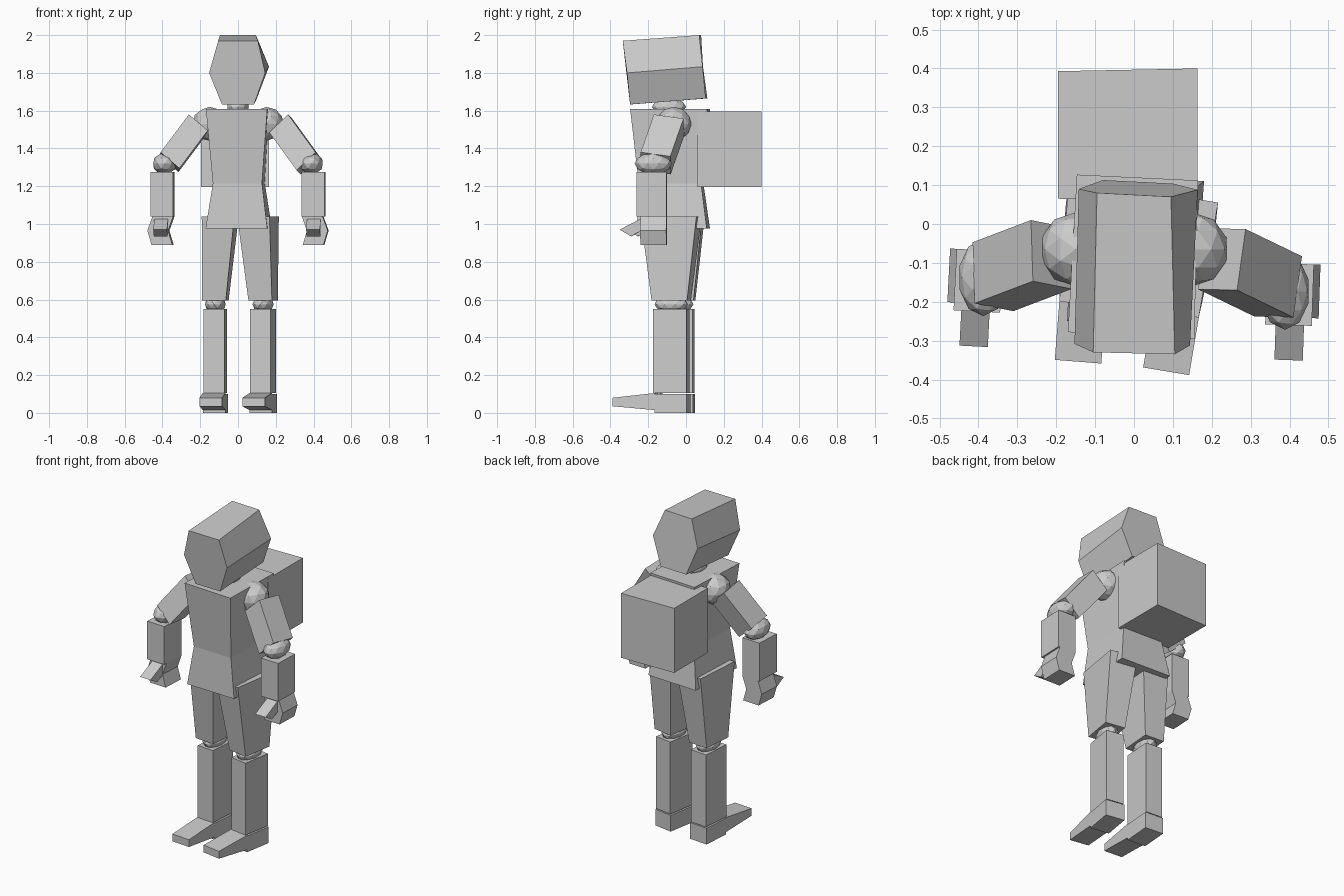
import bpy, bmesh, math
from mathutils import Matrix, Vector

if "Cube" in bpy.data.objects:
    bpy.data.objects.remove(bpy.data.objects["Cube"])

grey = bpy.data.materials.new("plain_grey")
grey.diffuse_color = (0.6, 0.6, 0.6, 1)
grey.use_nodes = True
grey.node_tree.nodes["Principled BSDF"].inputs["Base Color"].default_value = grey.diffuse_color


def finish(name, bm, matrix=None):
    if matrix:
        bm.transform(matrix)
    bmesh.ops.recalc_face_normals(bm, faces=bm.faces[:])
    me = bpy.data.meshes.new(name)
    bm.to_mesh(me)
    bm.free()
    me.materials.append(grey)
    bpy.context.collection.objects.link(bpy.data.objects.new(name, me))


def loft(name, rings, matrix=None):
    """Solid through a stack of equal-sized point rings, capped at both ends."""
    bm = bmesh.new()
    vs = [[bm.verts.new(p) for p in r] for r in rings]
    n = len(vs[0])
    bm.faces.new(vs[0])
    bm.faces.new(vs[-1])
    for a, b in zip(vs, vs[1:]):
        for i in range(n):
            j = (i + 1) % n
            bm.faces.new((a[i], a[j], b[j], b[i]))
    finish(name, bm, matrix)


def rect(x0, x1, y0, y1, z):
    return [(x0, y0, z), (x1, y0, z), (x1, y1, z), (x0, y1, z)]


def ball(name, centre, radii, matrix=None):
    bm = bmesh.new()
    bmesh.ops.create_icosphere(bm, subdivisions=2, radius=1)
    m = Matrix.Translation(centre) @ Matrix.Diagonal((*radii, 1))
    finish(name, bm, matrix @ m if matrix else m)


# Head: tilted hexagonal prism
loft("head", [
    [(-0.105, -0.33, 1.97), (0.105, -0.335, 1.97), (0.144, -0.312, 1.80),
     (0.085, -0.296, 1.633), (-0.085, -0.292, 1.633), (-0.153, -0.308, 1.80)],
    [(-0.095, 0.08, 2.0), (0.095, 0.07, 2.0), (0.164, 0.088, 1.833),
     (0.10, 0.104, 1.665), (-0.08, 0.113, 1.665), (-0.142, 0.09, 1.833)]])
ball("neck", (0, -0.09, 1.62), (0.06, 0.09, 0.05))

# Torso: narrow waist, flared hem
loft("torso", [
    [(-0.172, -0.25, 0.975), (0.155, -0.26, 0.975), (0.18, 0.11, 0.975), (-0.155, 0.127, 0.975)],
    [(-0.133, -0.24, 1.215), (0.127, -0.25, 1.215), (0.142, 0.08, 1.215), (-0.12, 0.092, 1.215)],
    [(-0.17, -0.278, 1.61), (0.155, -0.296, 1.61), (0.165, 0.112, 1.61), (-0.147, 0.127, 1.61)]])
loft("backpack", [[(-0.195, 0.065, z), (0.163, 0.06, z), (0.163, 0.40, z), (-0.195, 0.393, z)]
                  for z in (1.197, 1.595)])


# Arms: corner is the outer front top corner of the upper arm
def arm(side, s, corner, axis, inward, back, dy, twist):
    c, axis, inward, back = map(Vector, (corner, axis, inward, back))
    top = [c, c + inward, c + inward + back, c + back]
    loft(side + "_upper_arm", [top, [p + axis for p in top]])
    ball(side + "_shoulder", (s * 0.15, -0.065, 1.53), (0.093, 0.095, 0.09))
    ball(side + "_elbow", (s * 0.388, -0.173 + dy, 1.32), (0.064, 0.099, 0.058))
    turn = (Matrix.Translation((s * 0.4, -0.18 + dy, 0)) @ Matrix.Rotation(twist, 4, 'Z')
            @ Matrix.Diagonal((s, 1, 1, 1)))
    loft(side + "_forearm", [rect(-0.06, 0.06, -0.08, 0.078, z) for z in (1.04, 1.275)], turn)
    # bent palm and forward thumb
    loft(side + "_hand", [rect(x - 0.055, x + 0.055, -0.06, 0.078, z)
                          for x, z in ((0.0, 0.89), (0.022, 0.965), (-0.005, 1.04))], turn)
    loft(side + "_thumb", [[(x, y, z) for y, z in ((-0.055, 1.03), (-0.055, 0.965),
                                                   (-0.11, 0.935), (-0.17, 0.97))]
                           for x in (-0.033, 0.04)], turn)


arm("left", -1, (-0.26, -0.147, 1.58), (-0.15, -0.057, -0.2), (0.1, -0.02, -0.085),
    (-0.005, 0.157, -0.02), 0.035, math.radians(-3))
arm("right", 1, (0.265, -0.17, 1.58), (0.145, -0.07, -0.2), (-0.1, 0.002, -0.095),
    (0.022, 0.157, -0.022), 0, math.radians(-2))


# Legs: each built around its own centre, then turned
def leg(side, s, x, y, yaw):
    m = (Matrix.Translation((x, y, 0)) @ Matrix.Rotation(math.radians(yaw), 4, 'Z')
         @ Matrix.Diagonal((s, 1, 1, 1)))
    loft(side + "_thigh", [rect(-0.063, 0.063, -0.095, 0.095, 0.595),
                           rect(-0.113, 0.06, -0.155, 0.145, 1.04)], m)
    ball(side + "_knee", (0, 0, 0.575), (0.055, 0.09, 0.045), m)
    loft(side + "_shin", [rect(-0.055, 0.055, -0.088, 0.09, z) for z in (0.105, 0.55)], m)
    loft(side + "_heel", [rect(-0.06, 0.06, -0.08, 0.092, z) for z in (0, 0.1)], m)
    loft(side + "_toe", [
        [(a, -0.305, 0.035), (b, -0.305, 0.035), (b, -0.08, 0.015), (a, -0.08, 0.015)]
        if low else
        [(a, -0.305, 0.08), (b, -0.305, 0.08), (b, -0.08, 0.105), (a, -0.08, 0.105)]
        for low, a, b in ((True, -0.06, 0.06), (False, -0.06, 0.06))], m)


leg("left", -1, -0.12, -0.05, -4.5)
leg("right", 1, 0.133, -0.078, -9.5)
